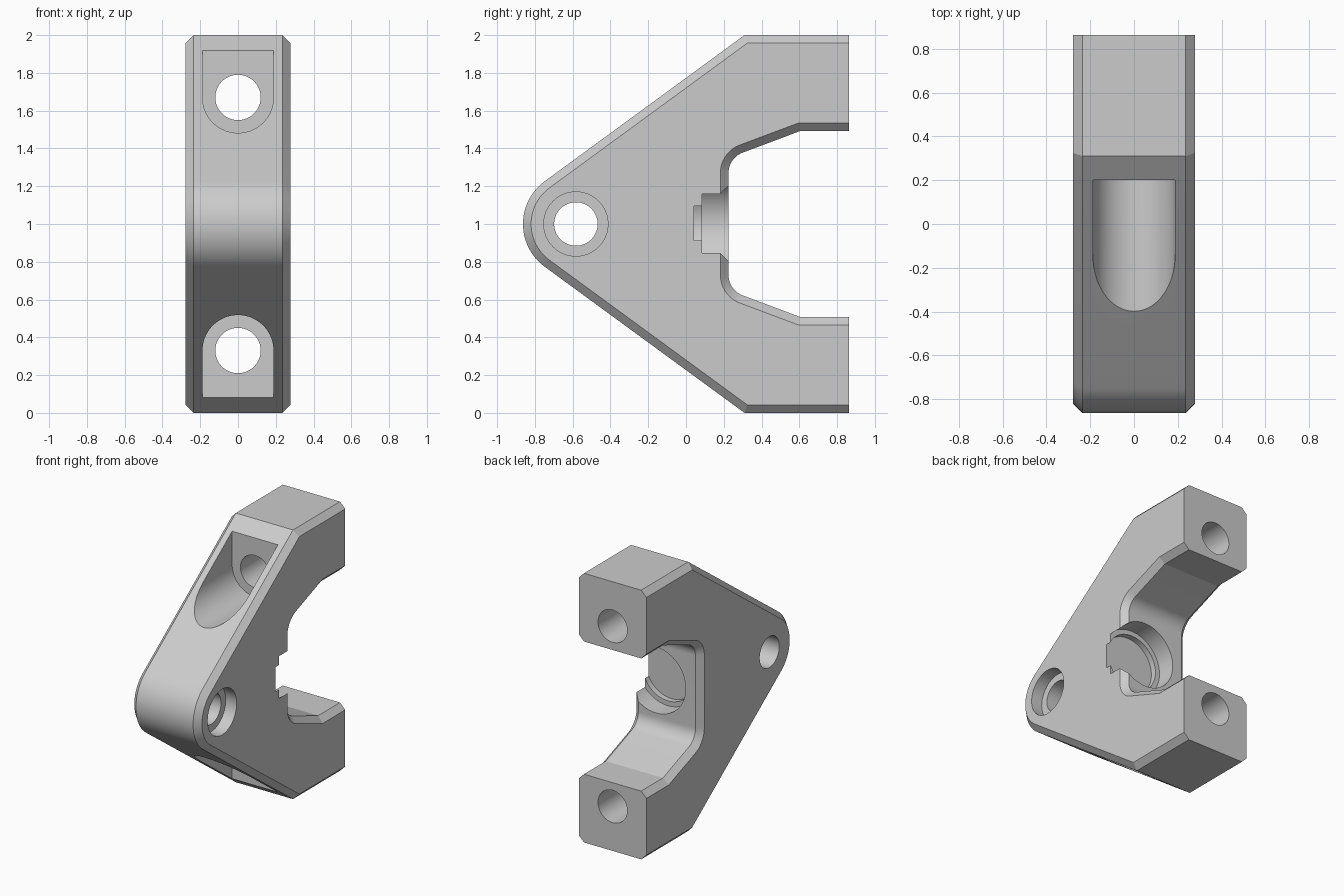
import bpy, bmesh
from math import cos, sin, pi, radians, atan2, acos, hypot

cube = bpy.data.objects.get("Cube")
if cube:
    bpy.data.objects.remove(cube, do_unlink=True)

HALF = 0.278          # half width of the bracket
CHAMFER = 0.043
BACK = 0.862          # flat back ends of the arms
EYE = (-0.583, 1.0)   # pivot centre (y, z)
EYE_R = 0.28
FILLET = (0.34, 1.27) # centre of the jaw corner fillet
FILLET_R = 0.115

grey = bpy.data.materials.new("light_grey")
grey.use_nodes = True
grey.diffuse_color = (0.6, 0.6, 0.6, 1)
grey.node_tree.nodes["Principled BSDF"].inputs["Base Color"].default_value = (0.6, 0.6, 0.6, 1)


def arc(c, r, a, b, n):
    return [(c[0] + r * cos(a + (b - a) * i / n),
             c[1] + r * sin(a + (b - a) * i / n)) for i in range(n + 1)]


def circle(c, r, n=72):
    return arc(c, r, 0, 2 * pi, n)[:-1]


def tangent_at(c, r, angle, z):
    """Where the tangent line of a circle at an angle meets height z."""
    return (c[0] + (r - sin(angle) * (z - c[1])) / cos(angle), z)


def loft(name, rings):
    bm = bmesh.new()
    loops = [[bm.verts.new(p) for p in ring] for ring in rings]
    for lo, hi in zip(loops, loops[1:]):
        for i in range(len(lo)):
            j = (i + 1) % len(lo)
            bm.faces.new((lo[i], lo[j], hi[j], hi[i]))
    bm.faces.new(loops[0])
    bm.faces.new(loops[-1])
    bmesh.ops.recalc_face_normals(bm, faces=bm.faces)
    mesh = bpy.data.meshes.new(name)
    bm.to_mesh(mesh)
    bm.free()
    mesh.materials.append(grey)
    obj = bpy.data.objects.new(name, mesh)
    bpy.context.collection.objects.link(obj)
    return obj


def prism_x(name, pts, a, b):
    return loft(name, [[(x, p, q) for p, q in pts] for x in (a, b)])


def prism_y(name, pts, a, b):
    return loft(name, [[(p, y, q) for p, q in pts] for y in (a, b)])


def outline(inset):
    """Side outline in (y, z), pulled into the material by inset."""
    reach = hypot(0.31 - EYE[0], 1.0)
    lean = atan2(1.0, 0.31 - EYE[0]) + acos(EYE_R / reach)
    slope = radians(110.6)
    top, jaw = 2 - inset, 1.493 + inset
    half = arc(EYE, EYE_R - inset, pi, lean, 20)
    half += [tangent_at(EYE, EYE_R - inset, lean, top), (BACK, top), (BACK, jaw),
             tangent_at(FILLET, FILLET_R + inset, slope, jaw)]
    half += arc(FILLET, FILLET_R + inset, slope, pi, 14)
    return half + [(y, 2 - z) for y, z in reversed(half[1:])]


# Chamfered forked body
sections = [(-HALF, CHAMFER), (CHAMFER - HALF, 0), (HALF - CHAMFER, 0), (HALF, CHAMFER)]
body = loft("bracket_body", [[(x, y, z) for y, z in outline(d)] for x, d in sections])

# Pivot hole with a counterbore on one side
cutters = [prism_x("pivot_hole", circle(EYE, 0.115), -0.5, 0.5),
           prism_x("pivot_counterbore", circle(EYE, 0.17), HALF - 0.09, 0.5)]

# Stepped round seat that breaks out through one side
SEAT = (0.09, 1.003)
cutters += [prism_y("seat_pocket", circle(SEAT, 0.245, 96), 0.085, 0.4),
            prism_y("seat_step", circle(SEAT, 0.209, 96), 0.042, 0.3)]

# Bolt holes and their open-topped head pockets, mirrored about mid height
for side in ("upper", "lower"):
    slot = arc((0, 1.67), 0.188, pi, 2 * pi, 36) + [(0.188, 2.2), (-0.188, 2.2)]
    hole = circle((0, 1.67), 0.12)
    if side == "lower":
        slot, hole = ([(x, 2 - z) for x, z in pts] for pts in (slot, hole))
    cutters += [prism_y(side + "_head_pocket", slot, -1, 0.2),
                prism_y(side + "_bolt_hole", hole, -0.5, 1.2)]

# Cut everything, then drop the cutters
bpy.ops.object.select_all(action="DESELECT")
bpy.context.view_layer.objects.active = body
body.select_set(True)
for cutter in cutters:
    cutter.hide_render = True
    mod = body.modifiers.new(cutter.name, "BOOLEAN")
    mod.operation = "DIFFERENCE"
    mod.solver = "EXACT"
    mod.object = cutter
    bpy.ops.object.modifier_apply(modifier=mod.name)
    bpy.data.objects.remove(cutter, do_unlink=True)

bpy.ops.object.shade_smooth_by_angle(angle=radians(14))
